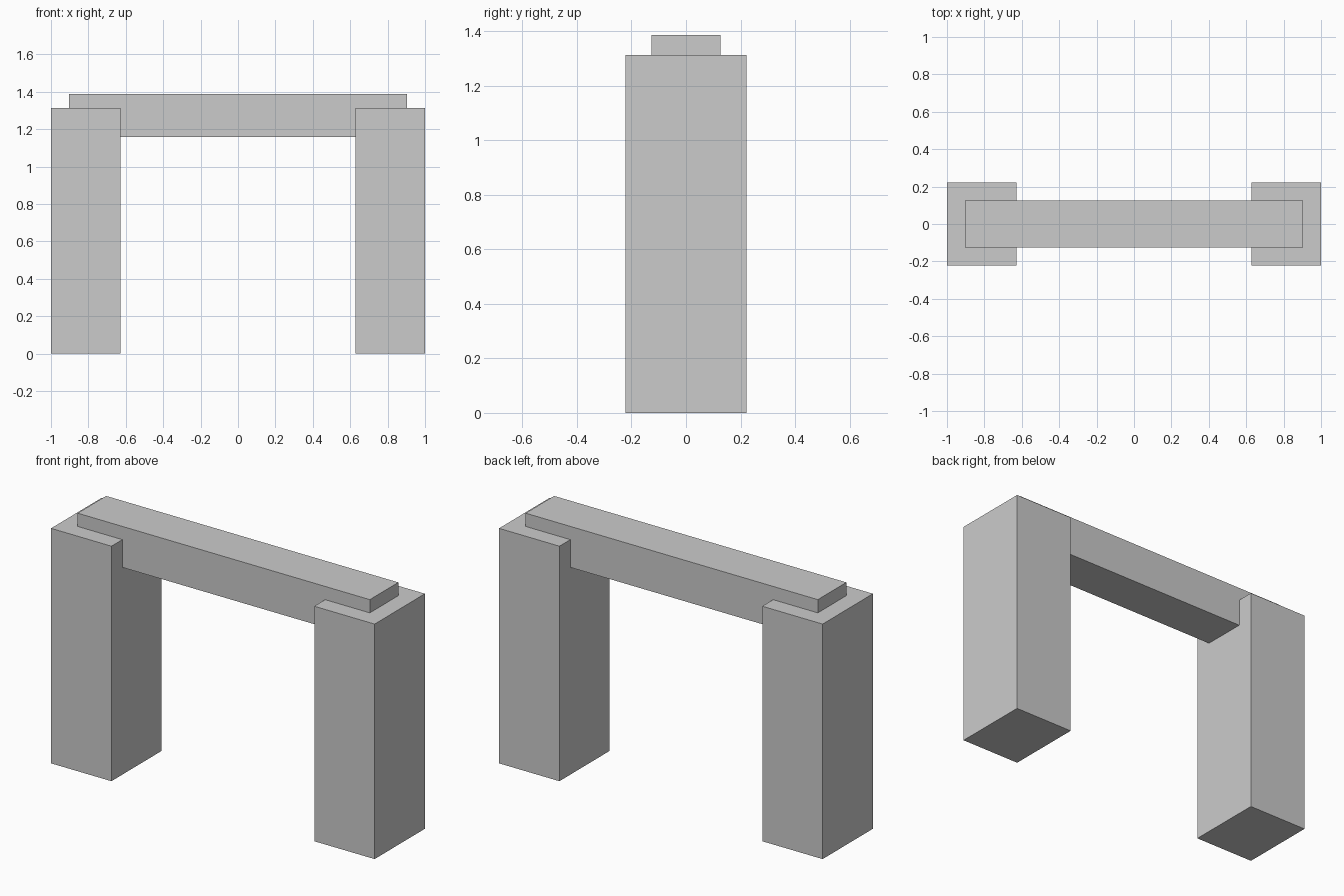
import bpy

if "Cube" in bpy.data.objects:
    bpy.data.objects.remove(bpy.data.objects["Cube"])


def box(name, x, y, z):
    """Box from (min, max) ranges, origin at its centre."""
    bpy.ops.mesh.primitive_cube_add(size=1, location=[sum(r) / 2 for r in (x, y, z)])
    ob = bpy.context.object
    ob.name = name
    ob.scale = [r[1] - r[0] for r in (x, y, z)]
    bpy.ops.object.transform_apply(location=False, rotation=False, scale=True)
    return ob


# Two upright posts
box("left_post", (-1.0, -0.627), (-0.222, 0.222), (0, 1.313))
box("right_post", (0.627, 1.0), (-0.222, 0.222), (0, 1.313))

# Crossbeam let into the post tops
box("crossbeam", (-0.903, 0.903), (-0.126, 0.126), (1.158, 1.387))
